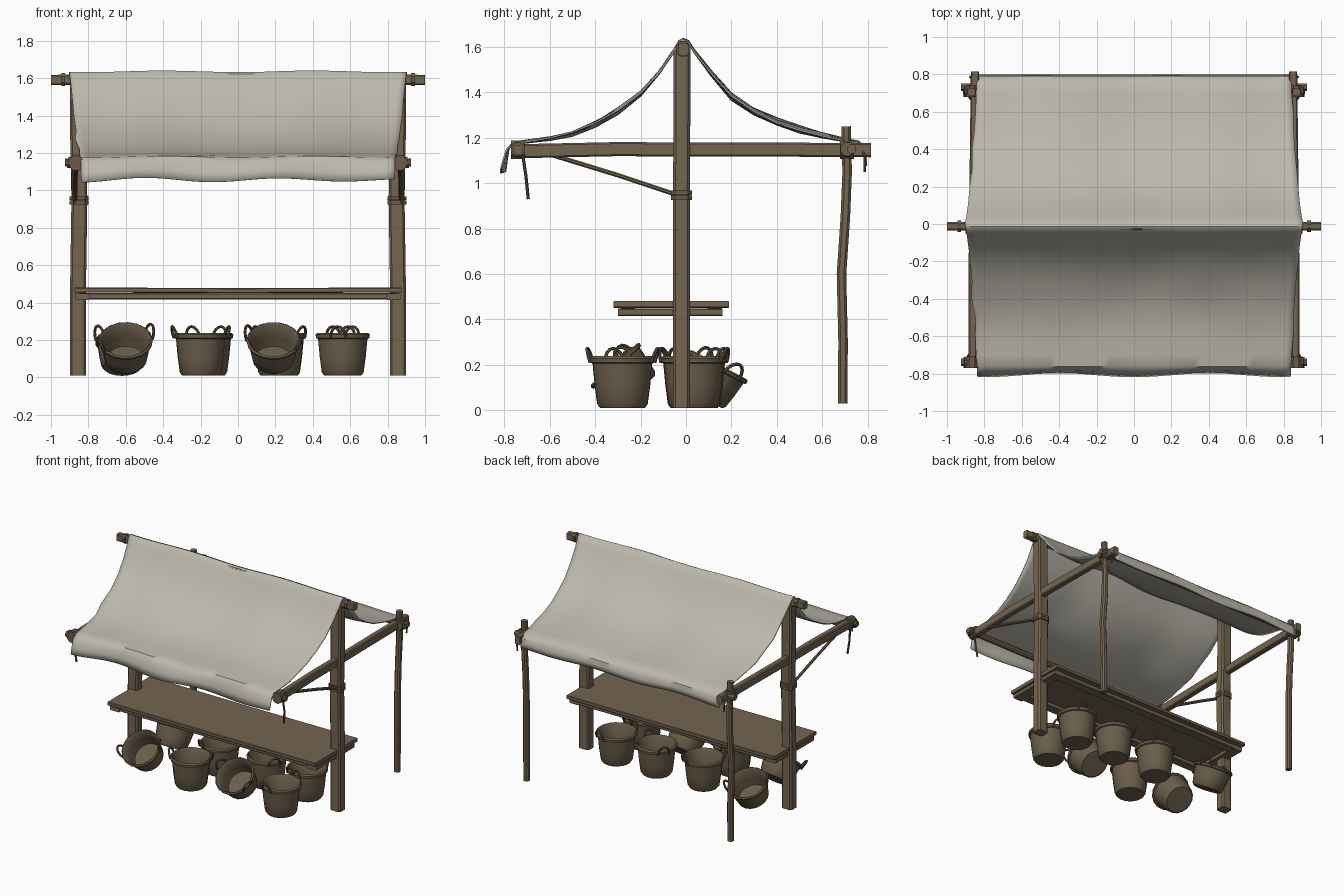
import bpy, bmesh, math
from mathutils import Vector, Matrix, noise

if "Cube" in bpy.data.objects:
    bpy.data.objects.remove(bpy.data.objects["Cube"])


def material(name, rgb):
    m = bpy.data.materials.new(name)
    m.diffuse_color = (*rgb, 1)
    m.use_nodes = True
    m.node_tree.nodes["Principled BSDF"].inputs["Base Color"].default_value = m.diffuse_color
    return m


WOOD = material("brown wood", (0.175, 0.13, 0.08))
BASKET = material("dark wicker", (0.145, 0.112, 0.07))
ROPE = material("rope", (0.14, 0.105, 0.065))
CLOTH = material("pale canvas", (0.50, 0.48, 0.41))


def finish(name, bm, mat, matrix=None):
    bmesh.ops.recalc_face_normals(bm, faces=bm.faces)
    me = bpy.data.meshes.new(name)
    bm.to_mesh(me)
    bm.free()
    me.materials.append(mat)
    ob = bpy.data.objects.new(name, me)
    bpy.context.collection.objects.link(ob)
    if matrix:
        ob.matrix_world = matrix
    return ob


def sweep(bm, pts, w, h, chamfer=0.25):
    """Chamfered rectangular section swept along a path, capped at both ends."""
    pts = [Vector(p) for p in pts]
    a, b = w / 2, h / 2
    c = chamfer * min(w, h)
    sec = [(a, b - c), (a - c, b), (c - a, b), (-a, b - c),
           (-a, c - b), (c - a, -b), (a - c, -b), (a, c - b)]
    rings = []
    for i, p in enumerate(pts):
        t = (pts[min(i + 1, len(pts) - 1)] - pts[max(i - 1, 0)]).normalized()
        ref = Vector((0, 1, 0)) if abs(t.x) > 0.8 else Vector((1, 0, 0))
        side = (ref - t * ref.dot(t)).normalized()
        up = t.cross(side)
        rings.append([bm.verts.new(p + side * u + up * v) for u, v in sec])
    for r, q in zip(rings, rings[1:]):
        for j in range(8):
            bm.faces.new((r[j], r[(j + 1) % 8], q[(j + 1) % 8], q[j]))
    bm.faces.new(rings[0])
    bm.faces.new(rings[-1])


def beam(name, pts, w, h, mat=WOOD, chamfer=0.15):
    bm = bmesh.new()
    sweep(bm, pts, w, h, chamfer)
    return finish(name, bm, mat)


# Posts, legs, beams and lashings, mirrored left and right
for s, side in ((-1, "left"), (1, "right")):
    x = s * 0.855
    beam(side + "_main_post", [(x, -0.02, 0.01), (x, -0.02, 0.5), (x - s * 0.007, -0.02, 0.95),
                               (x, -0.018, 1.3), (x, -0.017, 1.58)], 0.085, 0.074)
    beam(side + "_cross_beam", [(s * 0.862, -0.77, 1.14), (s * 0.862, -0.3, 1.15), (s * 0.86, 0.0, 1.148),
                                (s * 0.855, 0.4, 1.148), (s * 0.85, 0.815, 1.145)], 0.045, 0.062)
    beam(side + "_back_leg", [(s * 0.86, 0.69, 0.03), (s * 0.86, 0.692, 0.3), (s * 0.865, 0.685, 0.6),
                              (s * 0.86, 0.702, 0.85), (s * 0.865, 0.71, 1.05), (s * 0.868, 0.705, 1.25)],
         0.042, 0.042, chamfer=0.25)
    beam(side + "_brace", [(s * 0.87, -0.03, 0.945), (s * 0.868, -0.3, 1.035), (s * 0.865, -0.61, 1.13)],
         0.02, 0.02, chamfer=0.3)
    # Rope bands round the post, and knots where bars cross
    for k, z in enumerate((0.925, 0.947)):
        beam(f"{side}_post_band_{k}", [(x - s * 0.005, -0.02, z), (x - s * 0.005, -0.02, z + 0.02)],
             0.104, 0.094, ROPE, 0.2)
    for y, end in ((-0.74, "front"), (0.71, "back")):
        for k in (-1, 0, 1):
            yy = y + k * 0.021
            beam(f"{side}_{end}_knot_{k + 1}", [(s * 0.866, yy - 0.01, 1.147), (s * 0.866, yy + 0.01, 1.147)],
                 0.07 + 0.01 * (k == 0), 0.082, ROPE, 0.3)
        beam(f"{side}_{end}_knot_wrap", [(s * 0.885, y, 1.147), (s * 0.91, y, 1.15)], 0.06, 0.06, ROPE, 0.3)
    beam(side + "_front_rope_end", [(s * 0.88, -0.72, 1.13), (s * 0.885, -0.705, 1.03), (s * 0.875, -0.695, 0.93)],
         0.014, 0.014, ROPE, 0.3)
    beam(side + "_back_rope_end", [(s * 0.86, 0.77, 1.16), (s * 0.875, 0.787, 1.12), (s * 0.87, 0.788, 1.05)],
         0.012, 0.012, ROPE, 0.3)
    beam(side + "_ridge_band", [(s * 0.925, -0.012, 1.592), (s * 0.945, -0.012, 1.592)], 0.062, 0.068, ROPE, 0.3)

# Long bars
beam("ridge_beam", [(-1, -0.012, 1.59), (-0.4, -0.012, 1.597), (0.4, -0.012, 1.597), (1, -0.012, 1.59)], 0.045, 0.055)
beam("front_bar", [(-0.925, -0.74, 1.147), (0.925, -0.74, 1.147)], 0.04, 0.04, chamfer=0.28)
beam("back_bar", [(-0.925, 0.73, 1.15), (0.925, 0.73, 1.15)], 0.04, 0.04, chamfer=0.28)

# Table: top board over a frame
beam("table_top", [(-0.875, -0.065, 0.467), (0, -0.065, 0.464), (0.875, -0.065, 0.467)], 0.51, 0.027)
for y, end in ((-0.255, "front"), (0.125, "back")):
    beam(f"table_{end}_rail", [(-0.85, y, 0.433), (0.85, y, 0.433)], 0.07, 0.034)
for s, side in ((-1, "left"), (1, "right")):
    beam(f"table_{side}_support", [(s * 0.83, -0.3, 0.431), (s * 0.83, 0.16, 0.431)], 0.08, 0.034)

# Canopy: sagging profile from front hem over the ridge to the back hem
profile = [(-0.805, 1.055), (-0.797, 1.10), (-0.785, 1.15), (-0.76, 1.176), (-0.70, 1.186), (-0.60, 1.203),
           (-0.50, 1.228), (-0.40, 1.268), (-0.30, 1.325), (-0.20, 1.40), (-0.12, 1.49), (-0.05, 1.59),
           (-0.03, 1.624), (-0.012, 1.633), (0.01, 1.624), (0.035, 1.585), (0.11, 1.49), (0.20, 1.39),
           (0.30, 1.325), (0.40, 1.277), (0.50, 1.243), (0.60, 1.217), (0.70, 1.193), (0.76, 1.18),
           (0.787, 1.155), (0.793, 1.12), (0.795, 1.085)]
COLS = 49
bm = bmesh.new()
rows = []
for y, z in profile:
    half = 0.908 - 0.07 * (abs(y) / 0.8) ** 0.6
    slack = math.sin(math.pi * min(abs(y) / 0.76, 1))      # free between ridge and bars
    hem = max(0.0, (abs(y) - 0.77) / 0.03)
    row = []
    for i in range(COLS):
        u = 2 * i / (COLS - 1) - 1
        px = u * half
        wave = -math.cos(2 * math.pi * px / 0.8)
        crease = noise.noise(Vector((px * 3, y * 4, 1.7)))
        pz = z + 0.004 * wave + slack * (0.006 * wave + 0.016 * crease - 0.012 * (1 - u * u))
        pz += hem * 0.008 * math.sin(px * 9)
        py = y + (0.009 * hem * wave if y < 0 else 0)
        px += 0.012 * slack * noise.noise(Vector((y * 9, u, 5))) * abs(u) ** 6
        row.append(bm.verts.new((px, py, pz)))
    rows.append(row)
for r, q in zip(rows, rows[1:]):
    for i in range(COLS - 1):
        bm.faces.new((r[i], r[i + 1], q[i + 1], q[i]))
canopy = finish("canvas_canopy", bm, CLOTH)
mod = canopy.modifiers.new("thickness", "SOLIDIFY")
mod.thickness = 0.007
mod.offset = 0

# Baskets: lathed shell with two ear handles
SHELL = [(0.10, 0.0), (0.112, 0.018), (0.123, 0.1), (0.132, 0.195), (0.143, 0.2), (0.145, 0.218),
         (0.136, 0.228), (0.126, 0.215), (0.115, 0.1), (0.102, 0.025)]


def basket(name, x, y, z, tilt, turn, depth=1.0):
    bm = bmesh.new()
    n = 18
    rings = [[bm.verts.new((r * math.cos(2 * math.pi * k / n), r * math.sin(2 * math.pi * k / n), h * depth))
              for k in range(n)] for r, h in SHELL]
    for r, q in zip(rings, rings[1:]):
        for k in range(n):
            bm.faces.new((r[k], r[(k + 1) % n], q[(k + 1) % n], q[k]))
    bm.faces.new(rings[0])
    bm.faces.new(rings[-1])
    top = 0.2 * depth
    for s in (-1, 1):
        arc = [(s * (0.137 + 0.02 * math.sin(a)), -0.042 * math.cos(a), top + 0.062 * math.sin(a))
               for a in [math.pi * k / 8 for k in range(9)]]
        sweep(bm, arc, 0.014, 0.014, 0.3)
    m = (Matrix.Translation((x, y, z)) @ Matrix.Rotation(math.radians(tilt), 4, 'X')
         @ Matrix.Rotation(math.radians(turn), 4, 'Z'))
    finish(name, bm, BASKET, m)


for i, args in enumerate([
        (-0.60, -0.21, 0.085, 42, 25, 0.7), (-0.20, -0.28, 0.01, 0, 15), (0.19, -0.21, 0.085, 42, -20, 0.7),
        (0.56, -0.28, 0.01, 0, 80), (-0.62, 0.07, 0.055, -28, 30, 0.72), (-0.17, 0.03, 0.01, 0, 60),
        (0.22, 0.04, 0.01, 0, -35), (0.56, 0.035, 0.01, 0, 70)]):
    basket(f"basket_{i + 1}", *args)

# Smooth shading with sharp edges kept
for ob in bpy.context.scene.objects:
    ob.select_set(True)
bpy.context.view_layer.objects.active = canopy
bpy.ops.object.shade_smooth_by_angle(angle=math.radians(40))
